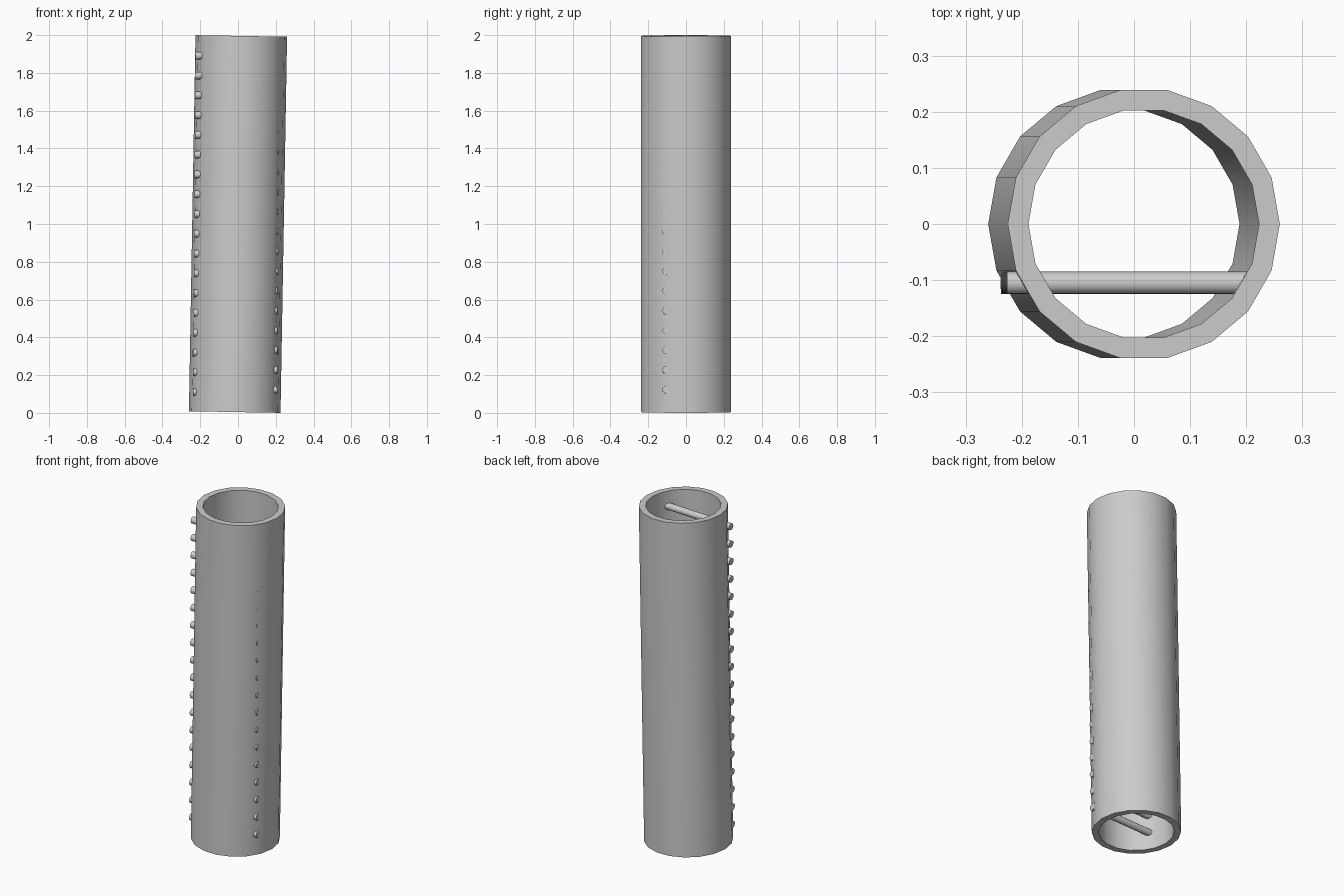
import bpy, bmesh, math
from mathutils import Matrix, Vector

if "Cube" in bpy.data.objects:
    bpy.data.objects.remove(bpy.data.objects["Cube"])

SIDES = 18
R_OUT, R_IN, LENGTH = 0.2425, 0.2055, 1.9915
RUNGS = 18


def finish(name, bm):
    bmesh.ops.recalc_face_normals(bm, faces=bm.faces)
    me = bpy.data.meshes.new(name)
    bm.to_mesh(me)
    bm.free()
    ob = bpy.data.objects.new(name, me)
    bpy.context.collection.objects.link(ob)
    bpy.ops.object.select_all(action='DESELECT')
    ob.select_set(True)
    bpy.context.view_layer.objects.active = ob
    bpy.ops.object.shade_smooth_by_angle(angle=math.radians(35))
    return ob


# Open tube with wall thickness, leaning one degree to the right
bm = bmesh.new()
rings = []
for r, z in ((R_OUT, -1), (R_OUT, 1), (R_IN, 1), (R_IN, -1)):
    rings.append([bm.verts.new((r * math.cos(2 * math.pi * i / SIDES),
                                r * math.sin(2 * math.pi * i / SIDES),
                                z * LENGTH / 2)) for i in range(SIDES)])
for k in range(4):
    a, b = rings[k], rings[(k + 1) % 4]
    for i in range(SIDES):
        j = (i + 1) % SIDES
        bm.faces.new((a[i], a[j], b[j], b[i]))
lean = Matrix.Translation((0, 0, 1)) @ Matrix.Rotation(math.radians(1), 4, 'Y')
bmesh.ops.transform(bm, matrix=lean, verts=bm.verts)
finish("tube_shell", bm)

# Ladder rungs crossing the tube, slightly rising to the right
bm = bmesh.new()
for i in range(RUNGS):
    t = i / (RUNGS - 1)
    left = Vector((-0.237 + 0.011 * t, -0.105, 0.11 + 1.78 * t))
    right = Vector((0.208 + 0.008 * t, -0.105, 0.123 + 1.78 * t))
    axis = right - left
    m = (Matrix.Translation((left + right) / 2)
         @ axis.to_track_quat('Z', 'Y').to_matrix().to_4x4())
    bmesh.ops.create_cone(bm, cap_ends=True, segments=16, radius1=0.02,
                          radius2=0.02, depth=axis.length, matrix=m)
finish("ladder_rungs", bm)
